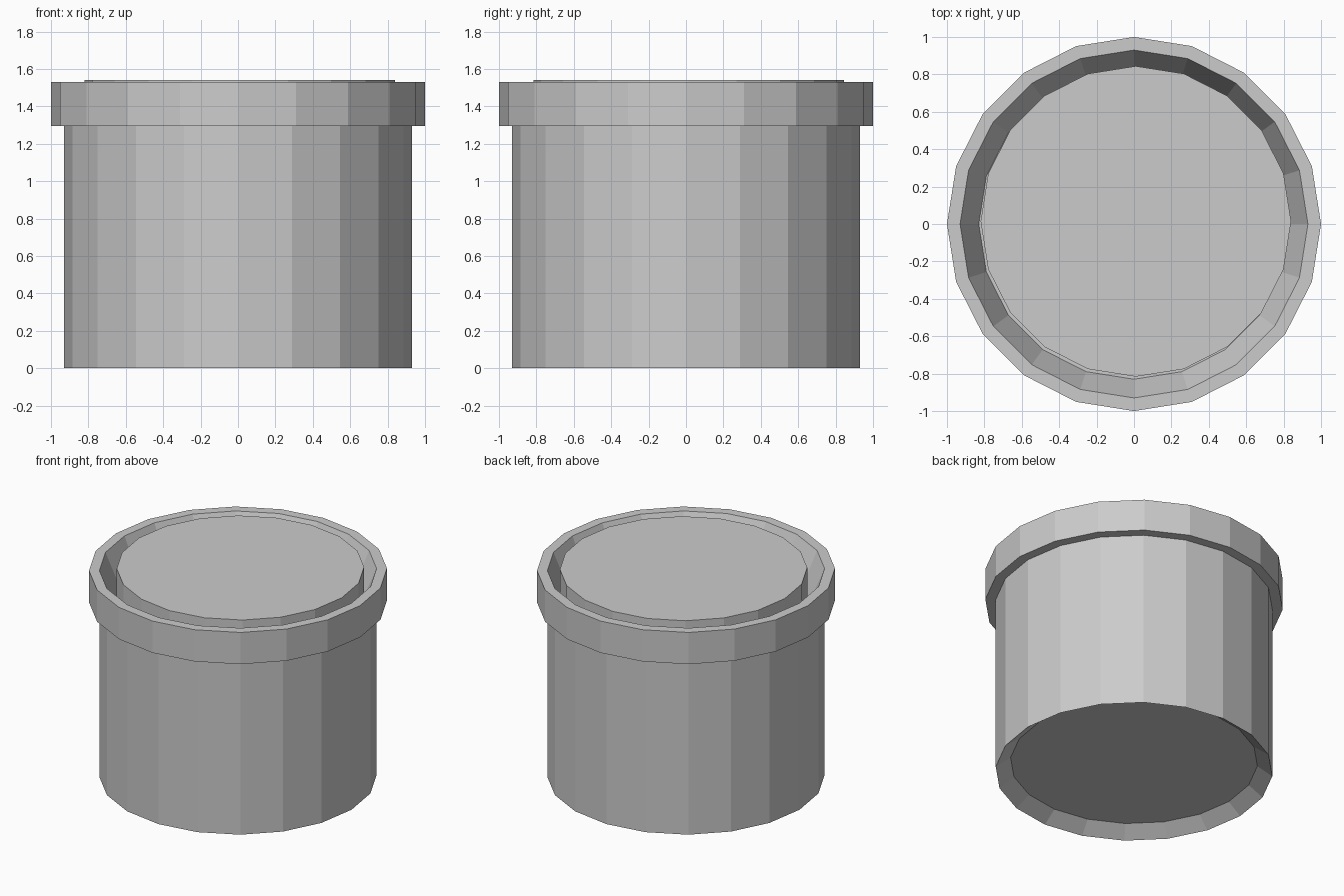
import bpy
import bmesh
from math import cos, sin, tau

if "Cube" in bpy.data.objects:
    bpy.data.objects.remove(bpy.data.objects["Cube"])

SIDES = 20


def lathe(name, profile, centre=(0, 0)):
    """Turn a closed (radius, z) profile into a flat-shaded 20-sided solid.
    The first and last points are capped with a single face."""
    bm = bmesh.new()
    rings = []
    for r, z in profile:
        rings.append([bm.verts.new((centre[0] + r * cos(tau * i / SIDES),
                                    centre[1] + r * sin(tau * i / SIDES), z))
                      for i in range(SIDES)])
    for a, b in zip(rings, rings[1:]):
        for i in range(SIDES):
            j = (i + 1) % SIDES
            bm.faces.new((a[i], a[j], b[j], b[i]))
    bm.faces.new(rings[0][::-1])
    bm.faces.new(rings[-1])
    bmesh.ops.recalc_face_normals(bm, faces=bm.faces[:])
    mesh = bpy.data.meshes.new(name)
    bm.to_mesh(mesh)
    bm.free()
    obj = bpy.data.objects.new(name, mesh)
    bpy.context.collection.objects.link(obj)
    return obj


# Pot: recessed base, straight wall, projecting rim, sloping inner lip and floor
lathe("pot", [(0.83, 0.075), (0.93, 0.0), (0.93, 1.295), (1.0, 1.295),
              (1.0, 1.53), (0.93, 1.53), (0.83, 1.29)])

# Filling: slightly off-centre plug standing just proud of the rim
lathe("filling", [(0.83, 1.28), (0.83, 1.54)], centre=(0.01, 0.014))
